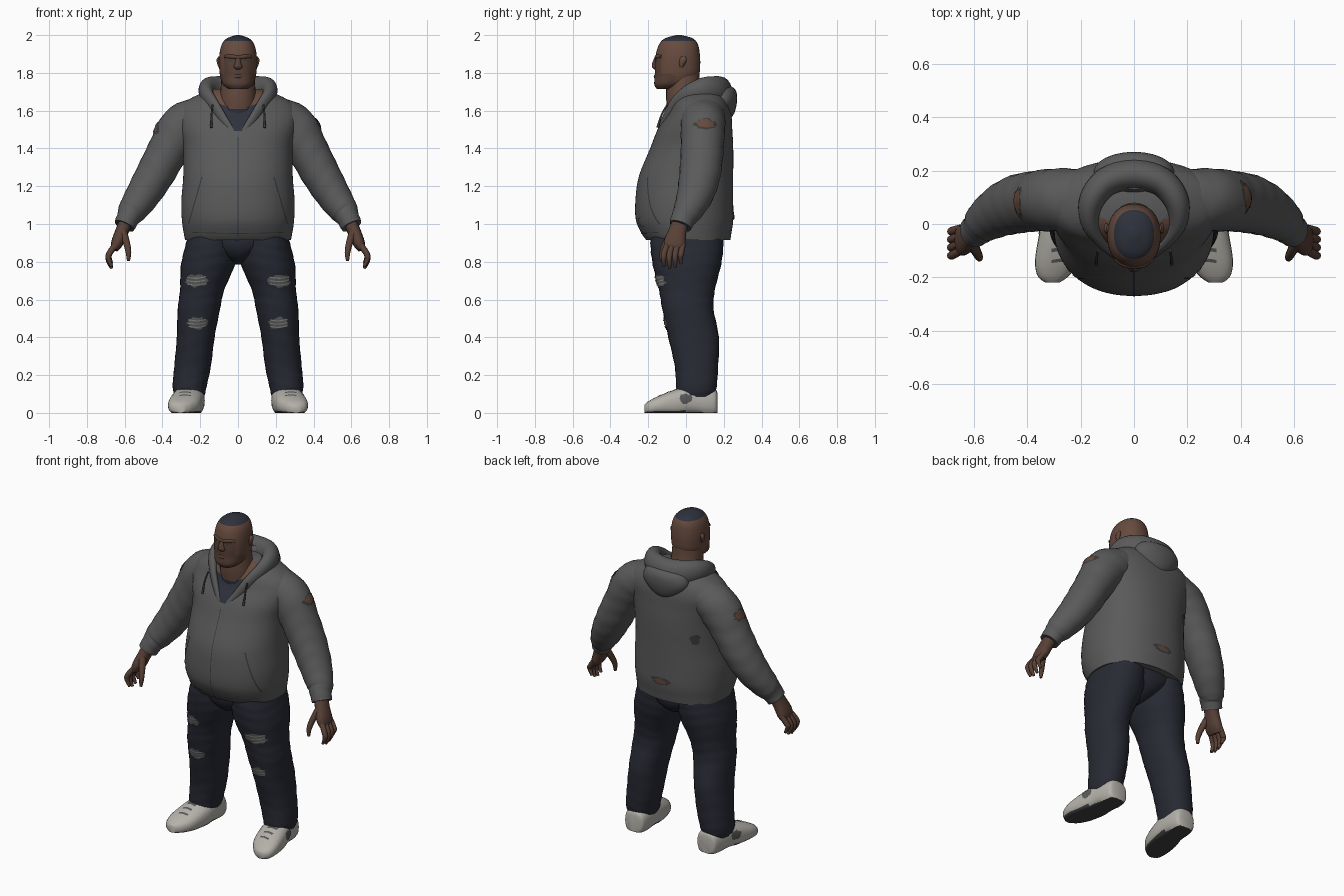
import bpy, bmesh, math, random
from mathutils import Vector
from mathutils.bvhtree import BVHTree

if "Cube" in bpy.data.objects:
    bpy.data.objects.remove(bpy.data.objects["Cube"])

random.seed(4)
Z, Y = Vector((0, 0, 1)), Vector((0, 1, 0))


def mat(name, r, g, b):
    m = bpy.data.materials.new(name)
    m.diffuse_color = (r, g, b, 1)
    m.use_nodes = True
    m.node_tree.nodes["Principled BSDF"].inputs["Base Color"].default_value = m.diffuse_color
    return m


JACKET = mat("grey fleece", .102, .102, .102)
SEAM = mat("dark seam", .045, .045, .045)
DENIM = mat("navy denim", .021, .023, .034)
NAVY = mat("slate navy", .028, .031, .045)
SKIN = mat("brown skin", .132, .069, .048)
DARK_SKIN = mat("shaded skin", .098, .052, .037)
SHOE = mat("off white leather", .46, .44, .40)
SOLE = mat("dark rubber", .05, .05, .052)
FRAY = mat("frayed grey", .10, .10, .098)
THREAD = mat("pale thread", .22, .22, .21)
surface = {}


def finish(name, bm, mats, rule=None):
    bmesh.ops.recalc_face_normals(bm, faces=bm.faces)
    bm.normal_update()
    for f in bm.faces:
        f.smooth = True
        if rule:
            f.material_index = rule(f.calc_center_median(), f.normal)
    surface[name] = BVHTree.FromBMesh(bm)
    me = bpy.data.meshes.new(name)
    bm.to_mesh(me)
    bm.free()
    for m in mats:
        me.materials.append(m)
    me.set_sharp_from_angle(angle=math.radians(50))
    ob = bpy.data.objects.new(name, me)
    bpy.context.collection.objects.link(ob)
    return ob


def spline(pts, sub):
    """Smooth interpolation through tuples of any length."""
    out = []
    for i in range(len(pts) - 1):
        a, b, c, d = (pts[max(i - 1, 0)], pts[i], pts[i + 1],
                      pts[min(i + 2, len(pts) - 1)])
        for k in range(sub):
            t = k / sub
            out.append([.5 * (2 * q + (r - p) * t + (2 * p - 5 * q + 4 * r - s) * t * t
                              + (3 * q - p - 3 * r + s) * t ** 3)
                        for p, q, r, s in zip(a, b, c, d)])
    return out + [list(pts[-1])]


def loft(name, pts, mats, seg=24, sub=4, ref=Y, axis=None, power=2.0,
         side=1, floor=None, wrinkle=0, rule=None):
    """Skin elliptical rings (x, y, z, half width, half depth) along a path."""
    rows = spline(pts, sub)
    cs = [Vector(r[:3]) for r in rows]
    bm, rings = bmesh.new(), []
    for i, r in enumerate(rows):
        t = axis or (cs[min(i + 1, len(cs) - 1)] - cs[max(i - 1, 0)]).normalized()
        u = (ref - t * ref.dot(t)).normalized()
        v = u.cross(t)
        ring = []
        for k in range(seg):
            a = 2 * math.pi * k / seg
            c, s = math.cos(a), math.sin(a)
            w = 1 + wrinkle * math.sin(i * 1.7 + 2 * math.sin(2 * a))
            p = cs[i] + v * (r[3] * w * math.copysign(abs(c) ** (2 / power), c)) \
                + u * (r[4] * w * math.copysign(abs(s) ** (2 / power), s))
            if floor is not None:
                p.z = max(p.z, floor)
            ring.append(bm.verts.new((p.x * side, p.y, p.z)))
        rings.append(ring)
    for a, b in zip(rings, rings[1:]):
        for k in range(seg):
            bm.faces.new((a[k], a[(k + 1) % seg], b[(k + 1) % seg], b[k]))
    bm.faces.new(rings[0])
    bm.faces.new(rings[-1])
    return finish(name, bm, mats, rule)


def cast(target, p, d, lift):
    hit, n, _, _ = surface[target].ray_cast(p - d, d)
    return hit - d * lift if hit else p


def tear(name, target, at, d, w, h, m, lift=.004):
    """Ragged plate laid on a surface, seen along d."""
    at, d = Vector(at), Vector(d).normalized()
    right = d.cross(Z).normalized()
    up = right.cross(d)
    bm, n, rings = bmesh.new(), 22, []
    rag = [random.uniform(.75, 1.1) for _ in range(n)]
    mid = bm.verts.new(cast(target, at, d, lift))
    for f in (.35, .7, 1):
        rings.append([bm.verts.new(cast(target, at
                      + right * (w * f * rag[k] * math.cos(k * math.tau / n))
                      + up * (h * f * rag[k] * math.sin(k * math.tau / n)), d, lift))
                      for k in range(n)])
    for k in range(n):
        j = (k + 1) % n
        bm.faces.new((mid, rings[0][k], rings[0][j]))
        for a, b in zip(rings, rings[1:]):
            bm.faces.new((a[k], b[k], b[j], a[j]))
    finish(name, bm, [m])


def strip(name, target, line, width, m, lift=.004):
    """Thin front-facing line (x, z) laid on a surface."""
    bm, prev, d = bmesh.new(), None, Vector((0, 1, 0))
    run = Vector((line[-1][0] - line[0][0], line[-1][1] - line[0][1])).normalized()
    off = Vector((-run.y, 0, run.x)) * width / 2
    for x, z in spline(line, 8):
        p = Vector((x, 0, z))
        cur = [bm.verts.new(cast(target, p + off * s, d, lift)) for s in (-1, 1)]
        if prev:
            bm.faces.new((prev[0], prev[1], cur[1], cur[0]))
        prev = cur
    finish(name, bm, [m])


# Jacket body, with shirt and bare chest in the open neckline
def neckline(c, n):
    if c.y < .02 and c.z > 1.475 and abs(c.x) < (c.z - 1.475) * .9:
        return 2 if c.z > 1.615 + 2 * c.x ** 2 else 1
    return 0


body = [(.915, -.21, .235, .28), (.95, -.235, .24, .287), (1.02, -.265, .25, .297),
        (1.12, -.268, .25, .30), (1.25, -.25, .25, .29), (1.4, -.19, .25, .29),
        (1.5, -.15, .245, .31), (1.58, -.10, .24, .325), (1.64, -.075, .225, .29),
        (1.69, -.045, .20, .20), (1.715, -.02, .18, .13)]
loft("jacket_body", [(0, (f + b) / 2, z, w, (b - f) / 2) for z, f, b, w in body],
     [JACKET, NAVY, SKIN], seg=96, sub=10, axis=Z, power=2.2, rule=neckline)

# Hood lying around the neck, closing to a V at the chest, with a hanging fold
half = [(.012, -.152, 1.46, .01, .016), (.068, -.115, 1.54, .016, .024),
        (.125, -.065, 1.625, .022, .034), (.165, .005, 1.685, .034, .045),
        (.158, .09, 1.71, .048, .065), (.1, .16, 1.705, .055, .078)]
loft("hood", half + [(0, .185, 1.695, .06, .085)] + [(-p[0],) + p[1:] for p in half[::-1]],
     [JACKET], seg=20, sub=5, ref=Z)
loft("hood_fold", [(0, .195, 1.545, .03, .03), (0, .195, 1.585, .10, .06),
                   (0, .195, 1.65, .15, .075), (0, .19, 1.71, .13, .072),
                   (0, .17, 1.745, .07, .04)], [JACKET], axis=Z)

# Neck with the shirt collar at its base, and the head
loft("neck", [(0, .005, 1.57, .10, .10), (0, -.008, 1.66, .097, .097),
              (0, -.015, 1.74, .09, .09), (0, -.02, 1.82, .085, .09)],
     [SKIN, NAVY], axis=Z, sub=8, rule=lambda c, n: int(c.z < 1.61 + 2 * c.x ** 2))


def face_colour(c, n):
    if c.z > 1.97:
        return 1
    return 2 if (c.z < 1.79 and c.y < -.06) or (c.z < 1.89 and c.y < -.135) else 0


loft("head", [(0, -.105, 1.715, .05, .05), (0, -.08, 1.74, .08, .088),
              (0, -.05, 1.785, .095, .115), (0, -.045, 1.84, .10, .12),
              (0, -.043, 1.90, .098, .116), (0, -.04, 1.95, .086, .103),
              (0, -.038, 1.982, .06, .075), (0, -.038, 2.0, .012, .015)],
     [SKIN, NAVY, DARK_SKIN], seg=40, sub=6, axis=Z, power=2.2, rule=face_colour)
loft("nose", [(0, -.156, 1.88, .011, .012), (0, -.161, 1.85, .018, .018),
              (0, -.161, 1.83, .024, .019), (0, -.155, 1.818, .014, .012)],
     [DARK_SKIN], seg=12, axis=Z)
loft("mouth", [(-.038, -.15, 1.78, .005, .005), (0, -.161, 1.782, .01, .012),
               (.038, -.15, 1.78, .005, .005)], [DARK_SKIN], seg=10, ref=Z)
loft("brow", [(-.07, -.13, 1.887, .008, .008), (-.035, -.151, 1.886, .012, .012),
              (0, -.157, 1.882, .01, .01), (.035, -.151, 1.886, .012, .012),
              (.07, -.13, 1.887, .008, .008)], [DARK_SKIN], seg=10, ref=Z)

# Seat of the trousers
loft("trouser_seat", [(0, .005, .97, .24, .19), (0, .005, .90, .22, .19),
                      (0, .007, .85, .14, .175), (0, .008, .81, .065, .135),
                      (0, .008, .785, .02, .07)], [DENIM], seg=40, axis=Z, power=2.2)

# Paired parts
for s, tag in ((1, "left"), (-1, "right")):
    loft(tag + "_ear", [(.096, -.025, 1.828, .006, .008), (.102, -.02, 1.85, .009, .016),
                        (.104, -.015, 1.872, .009, .018), (.098, -.015, 1.888, .005, .01)],
         [SKIN], seg=12, axis=Z, side=s)
    tear(tag + "_eye", "head", (s * .04, -.1, 1.866), (0, 1, 0), .018, .005, SOLE)
    # Sleeve and cuff
    sleeve = tag + "_sleeve"
    loft(sleeve, [(.1, .085, 1.60, .09, .11), (.2, .088, 1.57, .105, .118),
         (.295, .09, 1.51, .122, .118), (.37, .085, 1.39, .108, .113),
         (.435, .075, 1.27, .102, .11), (.5, .05, 1.16, .092, .098),
         (.56, .01, 1.07, .076, .078), (.58, -.012, 1.035, .062, .066),
         (.602, -.03, .99, .056, .06)],
         [JACKET], seg=28, sub=5, side=s, wrinkle=.014)
    # Torn sleeve: dark edge with skin inside
    hole = (s * .385, .1, 1.505) if s > 0 else (-.385, .075, 1.47)
    tear(tag + "_sleeve_tear_edge", sleeve, hole, (-s, -.1, -.7), .062, .034, SEAM, .003)
    tear(tag + "_sleeve_tear", sleeve, hole, (-s, -.1, -.7), .052, .028, SKIN, .006)
    # Hand with fingers and thumb
    loft(tag + "_palm", [(.59, -.025, 1.02, .036, .042), (.615, -.045, .96, .035, .048),
         (.64, -.06, .90, .032, .058), (.655, -.065, .865, .02, .05)],
         [DARK_SKIN], seg=18, side=s, power=2.3)
    for i in range(4):
        y, drop = -.108 + .03 * i, (.01, 0, .006, .025)[i]
        loft(f"{tag}_finger_{i + 1}", [(.645, y * .9, .895, .016, .016),
             (.68, y - .008, .845, .016, .016), (.685, y - .01, .805 + drop, .014, .014),
             (.668, y - .008, .765 + drop, .008, .008)], [DARK_SKIN], seg=10, side=s)
    loft(tag + "_thumb", [(.61, -.07, .96, .022, .025), (.59, -.105, .90, .018, .019),
         (.58, -.125, .85, .015, .015), (.58, -.13, .805, .008, .008)],
         [DARK_SKIN], seg=10, side=s)
    # Trouser leg
    leg = tag + "_trouser_leg"
    loft(leg, [(.13, .005, .96, .128, .19), (.143, .005, .88, .137, .193),
         (.16, .005, .78, .142, .18), (.19, .005, .65, .117, .148),
         (.207, .01, .55, .112, .136), (.224, .04, .4, .1, .134),
         (.24, .055, .25, .097, .115), (.256, .055, .14, .09, .108),
         (.256, .05, .085, .078, .098)],
         [DENIM], seg=32, sub=6, axis=Z, power=2.2, side=s, wrinkle=.008)
    # Ripped thigh and knee with loose threads
    for part, x, z, w, h in (("thigh", .22, .70, .062, .036), ("knee", .215, .475, .058, .034)):
        tear(f"{tag}_{part}_rip", leg, (s * x, -.05, z), (0, 1, 0), w, h, FRAY)
        for k in (-.5, 0, .5):
            strip(f"{tag}_{part}_thread", leg, [(s * x - w * .8, z + h * k),
                  (s * x, z + h * (k - .15)), (s * x + w * .8, z + h * (k + .1))],
                  .006, THREAD, .007)
    # Shoe with dark sole, side panel and laces
    shoe = tag + "_shoe"
    loft(shoe, [(.25, .166, .05, .04, .055), (.25, .155, .055, .062, .07),
         (.252, .11, .06, .073, .08), (.258, .03, .065, .082, .078),
         (.27, -.05, .052, .088, .074), (.288, -.14, .04, .083, .052),
         (.303, -.195, .028, .058, .036), (.306, -.22, .022, .026, .022)],
         [SHOE, SOLE], sub=5, ref=Z, axis=-Y, power=2.5, side=s, floor=0,
         rule=lambda c, n: 1 if n.z < -.6 and c.z < .03 else 0)
    tear(tag + "_shoe_panel", shoe, (s * .3, .0, .075), (-s, 0, 0), .04, .028, FRAY)
    for z in (.092, .108, .122):
        strip(tag + "_lace", shoe, [(s * .28 - .03, z), (s * .28, z + .003),
                                    (s * .28 + .03, z)], .005, FRAY)
    # Drawstring and pocket opening
    loft(tag + "_drawstring", [(.135, -.1, 1.63, .005, .005), (.14, -.128, 1.58, .005, .005),
         (.142, -.15, 1.51, .007, .007)], [SEAM], seg=8, side=s)
    strip(tag + "_pocket_seam", "jacket_body", [(s * .19, 1.25), (s * .225, 1.13),
          (s * .262, 1.0)], .006, SEAM)

# Zip, hem seam and torn cloth
strip("zip", "jacket_body", [(0, 1.46), (0, 1.2), (0, .93)], .005, SEAM)
strip("hem_seam", "jacket_body", [(-.24, .955), (0, .95), (.24, .955)], .004, SEAM)
tear("front_hem_tear", "jacket_body", (.16, -.1, 1.01), (0, 1, 0), .06, .026, FRAY)
tear("back_hem_tear_edge", "jacket_body", (0, .1, 1.04), (0, -1, 0), .065, .024, SEAM, .003)
tear("back_hem_tear", "jacket_body", (0, .1, 1.04), (0, -1, 0), .045, .015, SKIN, .006)
tear("back_tear", "jacket_body", (-.2, .1, 1.33), (0, -1, 0), .025, .035, SEAM)
